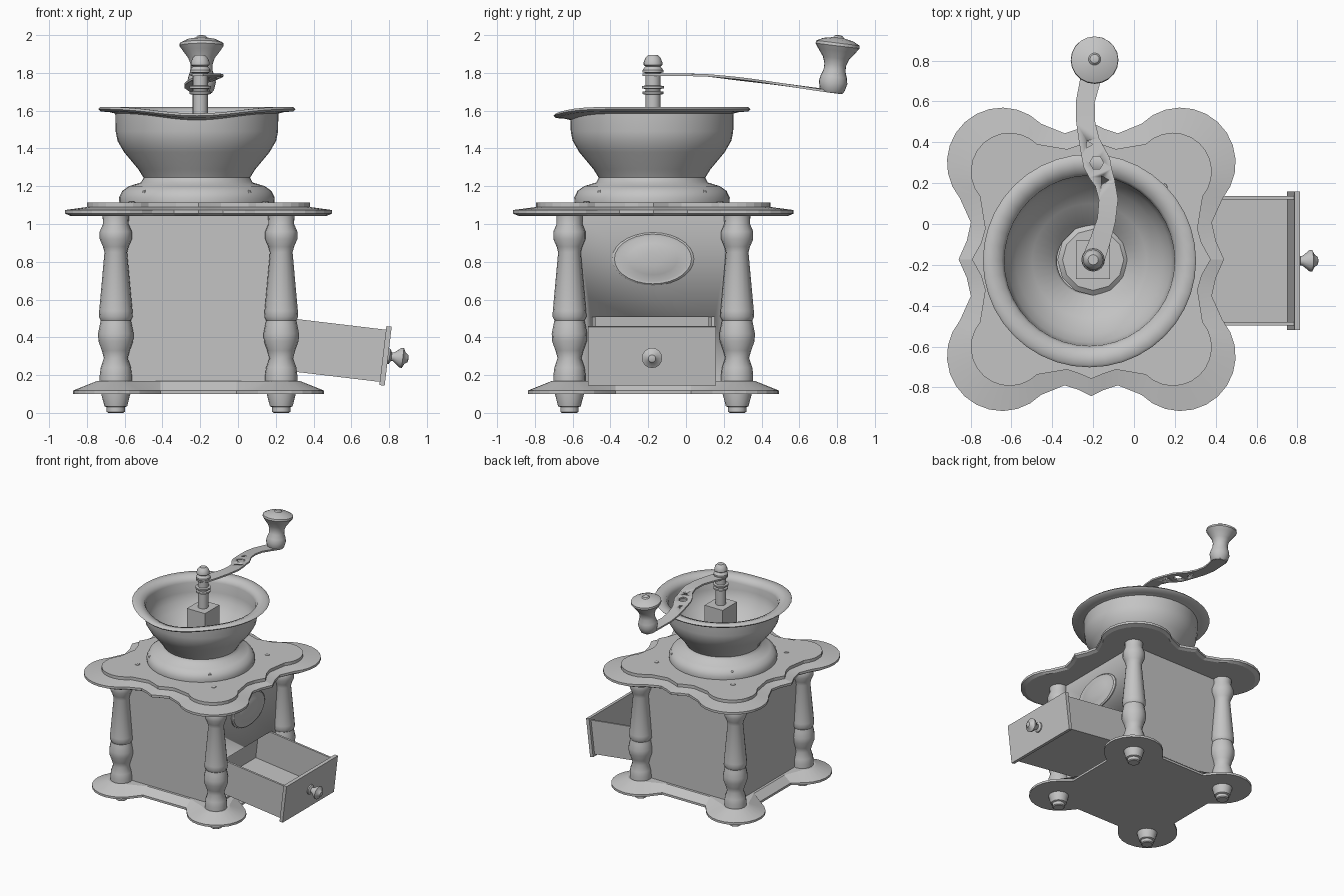
import bpy, bmesh, math
from mathutils import Matrix, Vector

CX, CY = -0.209, -0.173          # centre of the cabinet
SX, SY = -0.2, -0.175            # crank shaft

grey = bpy.data.materials.new("plain grey")
grey.diffuse_color = (0.55, 0.55, 0.55, 1)


def finish(name, bm, matrix=None, angle=35):
    if matrix is not None:
        bm.transform(matrix)
    bmesh.ops.recalc_face_normals(bm, faces=bm.faces)
    me = bpy.data.meshes.new(name)
    bm.to_mesh(me)
    bm.free()
    me.materials.append(grey)
    me.shade_smooth()
    me.set_sharp_from_angle(angle=math.radians(angle))
    ob = bpy.data.objects.new(name, me)
    bpy.context.collection.objects.link(ob)
    return ob


def loft(bm, rings, close=False):
    """Skin rings of equal length; cap the ends or join last to first."""
    vs = [[bm.verts.new(p) for p in r] for r in rings]
    n = len(vs[0])
    pairs = list(zip(vs, vs[1:])) + ([(vs[-1], vs[0])] if close else [])
    for a, b in pairs:
        for i in range(n):
            j = (i + 1) % n
            bm.faces.new((a[i], a[j], b[j], b[i]))
    if not close:
        bm.faces.new(vs[0][::-1])
        bm.faces.new(vs[-1])


def lathe(name, profile, matrix, segs=16, close=False, warp=None, angle=35):
    bm = bmesh.new()
    rings = []
    for r, z in profile:
        ring = []
        for i in range(segs):
            a = math.tau * i / segs
            dz = warp(a, r, z) if warp else 0
            ring.append((r * math.cos(a), r * math.sin(a), z + dz))
        rings.append(ring)
    loft(bm, rings, close)
    return finish(name, bm, matrix, angle)


def box(name, x0, x1, y0, y1, z0, z1, matrix=None):
    bm = bmesh.new()
    loft(bm, [[(x0, y0, z), (x1, y0, z), (x1, y1, z), (x0, y1, z)] for z in (z0, z1)])
    return finish(name, bm, matrix)


def cut(target, cutter):
    m = target.modifiers.new("cut", 'BOOLEAN')
    m.operation, m.solver, m.object = 'DIFFERENCE', 'EXACT', cutter
    cutter.hide_render = True
    cutter.hide_set(True)


def at(x, y, z=0):
    return Matrix.Translation((x, y, z))


def lobed(side, lobe, r, start, end, front, steps=12):
    """Closed outline: side points, round corner lobe, front points, mirrored to four quarters."""
    q = list(side)
    for i in range(steps + 1):
        a = math.radians(start + (end - start) * i / steps)
        q.append((lobe[0] + r * math.cos(a), lobe[1] + r * math.sin(a)))
    q += front
    left = [(-x, y) for x, y in q[:-1]][::-1]
    half = q + left
    return half + [(x, -y) for x, y in half[1:-1]][::-1]


def plate(name, layers):
    bm = bmesh.new()
    loft(bm, [[(x * s, y * s, z) for x, y in pts] for pts, s, z in layers])
    return finish(name, bm, at(CX, CY), 12)


# Lobed base plate with sloping edge
base_out = lobed([(0.5, 0), (0.5, 0.2)], (0.44, 0.44), 0.225, -50, 140, [(0.2, 0.5), (0, 0.5)])
base_in = lobed([(0.44, 0), (0.44, 0.2)], (0.44, 0.44), 0.1, -50, 140, [(0.2, 0.44), (0, 0.44)])
plate("base_plate", [(base_out, 1, 0.1), (base_out, 1, 0.118), (base_in, 1, 0.168)])

# Scalloped top plate with raised inner layer
top_out = lobed([(0.65, 0), (0.61, 0.09), (0.59, 0.18)], (0.437, 0.473), 0.27, -40, 135,
                [(0.13, 0.617), (0.06, 0.64), (0, 0.67)])
top_in = lobed([(0.585, 0), (0.54, 0.08), (0.52, 0.15)], (0.4, 0.43), 0.19, -40, 135,
               [(0.12, 0.54), (0.06, 0.56), (0, 0.585)])
plate("top_plate", [(top_out, 0.96, 1.043), (top_out, 1, 1.055), (top_out, 1, 1.074),
                    (top_in, 1, 1.09), (top_in, 1, 1.115)])

# Cabinet with drawer opening
W = 0.42
body = box("cabinet", CX - W, CX + W, CY - W, CY + W, 0.13, 1.05)
cut(body, box("drawer_opening_cutter", -0.25, 0.5, CY - 0.325, CY + 0.325, 0.18, 0.508))

# Turned columns and feet at the four corners
COLUMN = [(0.085, 0.16), (0.085, 0.2), (0.08, 0.24), (0.063, 0.29), (0.074, 0.33), (0.092, 0.38),
          (0.094, 0.42), (0.085, 0.465), (0.08, 0.49), (0.09, 0.51), (0.088, 0.54), (0.06, 0.85),
          (0.068, 0.88), (0.085, 0.92), (0.085, 0.96), (0.068, 1.0), (0.07, 1.05)]
FOOT = [(0.04, 0), (0.048, 0.006), (0.048, 0.03), (0.06, 0.035), (0.077, 0.1), (0.077, 0.11)]
for i, sx in enumerate((-1, 1)):
    for j, sy in enumerate((-1, 1)):
        m = at(CX + sx * 0.438, CY + sy * 0.444)
        lathe(f"column_{i}{j}", COLUMN, m)
        lathe(f"foot_{i}{j}", FOOT, m)


# Hopper bowl: outer skin, curled lip sagging at the front, inner skin
def sag(a, r, z):
    return -0.035 * max(0, -math.sin(a)) ** 6 if z > 1.55 else 0


BOWL = [(0.41, 1.11), (0.412, 1.14), (0.395, 1.175), (0.36, 1.2), (0.295, 1.22), (0.282, 1.245),
        (0.31, 1.29), (0.385, 1.38), (0.42, 1.44), (0.43, 1.49), (0.432, 1.585), (0.46, 1.592),
        (0.51, 1.596), (0.522, 1.608), (0.51, 1.62), (0.47, 1.618), (0.43, 1.603), (0.417, 1.57),
        (0.415, 1.49), (0.4, 1.43), (0.36, 1.37), (0.28, 1.28), (0.17, 1.23), (0.16, 1.2), (0.16, 1.11)]
lathe("hopper_bowl", BOWL, at(-0.218, -0.18), 40, True, sag, 50)

# Small screws on the bowl flange and top plate
for i in range(4):
    a = math.radians(45 + 90 * i)
    c, s = math.cos(a), math.sin(a)
    lathe(f"flange_screw_{i}", [(0.014, 0), (0.012, 0.01), (0.004, 0.014)],
          at(-0.218 + 0.39 * c, -0.18 + 0.39 * s, 1.165), 8)
    lathe(f"plate_screw_{i}", [(0.02, 0), (0.018, 0.006), (0.006, 0.009)],
          at(CX + 0.5 * c, CY + 0.5 * s, 1.113), 8)

# Bearing block, shaft with collars, finial
lathe("bearing_ring", [(0.175, 1.16), (0.175, 1.23), (0.15, 1.25)], at(SX, SY), 12)
box("bearing_block", SX - 0.083, SX + 0.083, SY - 0.095, SY + 0.095, 1.15, 1.56)
SHAFT = [(0.04, 1.55), (0.04, 1.685), (0.056, 1.688), (0.056, 1.7), (0.04, 1.703), (0.04, 1.715),
         (0.058, 1.718), (0.058, 1.73), (0.04, 1.733), (0.04, 1.8), (0.055, 1.802), (0.055, 1.815),
         (0.04, 1.835), (0.05, 1.842), (0.05, 1.855), (0.04, 1.88), (0.025, 1.895)]
lathe("crank_shaft", SHAFT, at(SX, SY), 16)

# S-shaped crank arm: (x, y, half width)
PATH = [(-0.215, -0.22, 0.03), (-0.2, -0.175, 0.055), (-0.165, -0.08, 0.05), (-0.135, 0.02, 0.045),
        (-0.125, 0.12, 0.047), (-0.142, 0.2, 0.05), (-0.165, 0.25, 0.06), (-0.182, 0.3, 0.068),
        (-0.2, 0.35, 0.06), (-0.22, 0.41, 0.05), (-0.237, 0.5, 0.046), (-0.238, 0.6, 0.046),
        (-0.215, 0.7, 0.05), (-0.195, 0.77, 0.055), (-0.19, 0.825, 0.03)]


def arm_z(y):
    return 1.783 - 0.095 * (max(0, y - 0.08) / 0.74) ** 1.15


bm = bmesh.new()
rings = []
for i, (x, y, w) in enumerate(PATH):
    p, q = PATH[max(i - 1, 0)], PATH[min(i + 1, len(PATH) - 1)]
    d = Vector((q[0] - p[0], q[1] - p[1])).normalized()
    n, z = (d.y * w, -d.x * w), arm_z(y)
    rings.append([(x + s * n[0], y + s * n[1], z + h)
                  for s, h in ((-1, 0), (1, 0), (1, 0.013), (-1, 0.013))])
loft(bm, rings)
arm = finish("crank_arm", bm)
for i, (x, y, r, n) in enumerate([(-0.183, 0.3, 0.034, 6), (-0.222, 0.39, 0.02, 3), (-0.147, 0.215, 0.024, 3)]):
    cut(arm, lathe(f"arm_hole_cutter_{i}", [(r, 1.6), (r, 1.9)], at(x, y), n))

# Crank handle knob, leaning with the arm
KNOB = [(0.055, 0), (0.066, 0.015), (0.076, 0.055), (0.07, 0.085), (0.058, 0.12), (0.058, 0.15),
        (0.07, 0.185), (0.1, 0.225), (0.117, 0.25), (0.115, 0.265), (0.08, 0.283), (0.03, 0.293),
        (0.022, 0.303), (0.008, 0.307)]
lathe("handle_knob", KNOB, at(-0.193, 0.772, 1.695) @ Matrix.Rotation(math.radians(-7), 4, 'X'), 20)

# Open drawer, tipping down
D = at(0.795, -0.18, 0.3) @ Matrix.Rotation(math.radians(6.8), 4, 'Y')
box("drawer_front", -0.028, 0, -0.34, 0.34, -0.157, 0.157, D)
box("drawer_floor", -0.72, -0.02, -0.315, 0.315, -0.14, -0.125, D)
box("drawer_back", -0.72, -0.705, -0.315, 0.315, -0.14, 0.138, D)
for name, s in (("near", -1), ("far", 1)):
    y0, y1 = sorted((s * 0.3, s * 0.317))
    box(f"drawer_side_{name}", -0.72, -0.02, y0, y1, -0.14, 0.138, D)
PULL = [(0.042, -0.005), (0.04, 0.008), (0.022, 0.018), (0.024, 0.03), (0.052, 0.065),
        (0.054, 0.078), (0.03, 0.09), (0.02, 0.105), (0.008, 0.108)]
lathe("drawer_pull", PULL, D @ Matrix.Rotation(math.pi / 2, 4, 'Y'), 16)

# Domed oval badge above the drawer
BADGE = [(1, -0.01), (1, 0.008), (0.94, 0.016), (0.85, 0.014), (0.6, 0.03), (0.25, 0.038)]
lathe("oval_badge", BADGE, at(CX + W, -0.175, 0.815) @ Matrix.Rotation(math.pi / 2, 4, 'Y')
      @ Matrix.Diagonal((0.14, 0.217, 1, 1)), 28)
